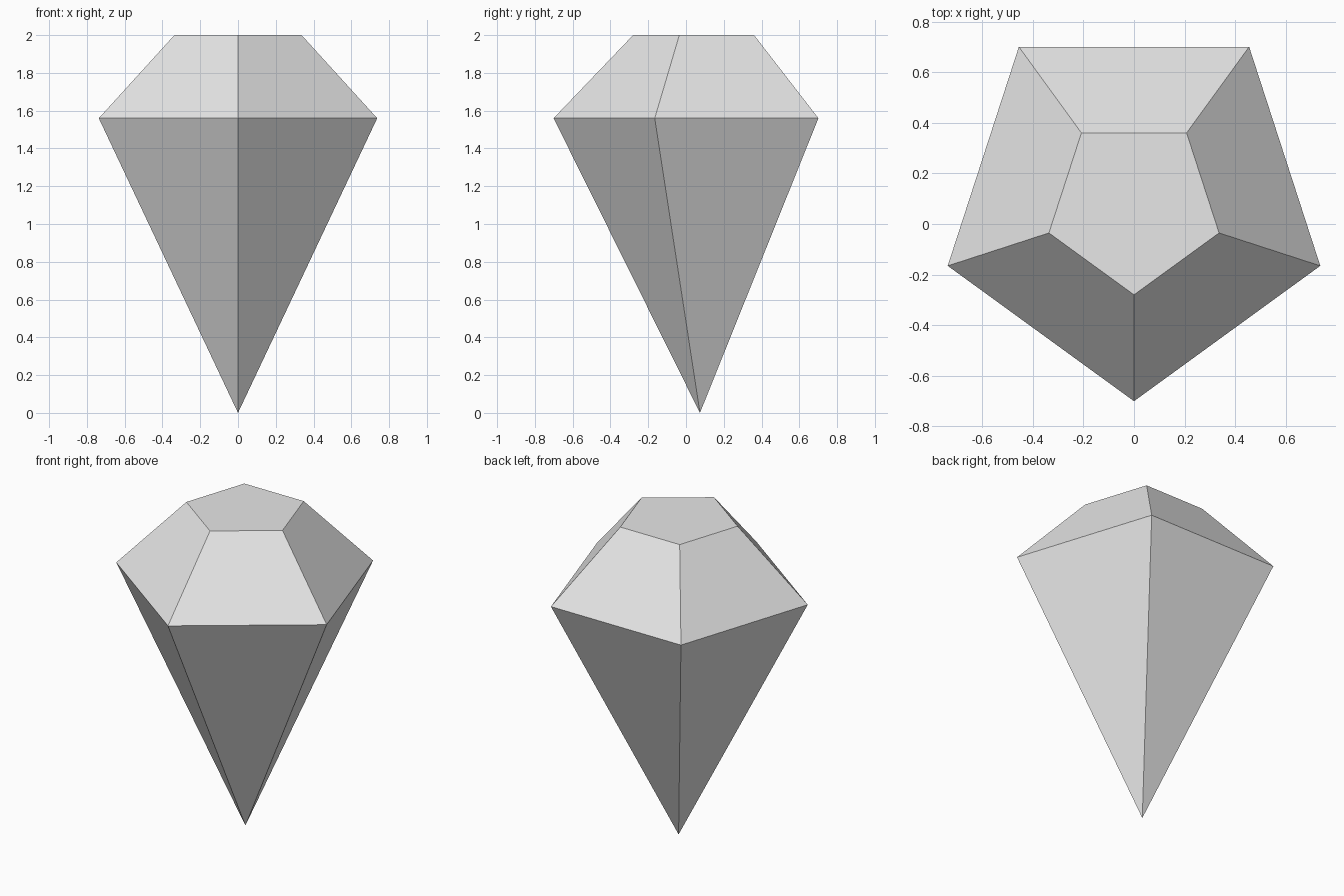
import bpy
import bmesh
from math import cos, sin, pi

default = bpy.data.objects.get("Cube")
if default:
    bpy.data.objects.remove(default, do_unlink=True)

SIDES = 5
CENTRE_Y = 0.074

# Plain light grey
grey = bpy.data.materials.new("light_grey")
grey.use_nodes = True
colour = (0.8, 0.8, 0.8, 1)
grey.diffuse_color = colour
grey.node_tree.nodes["Principled BSDF"].inputs["Base Color"].default_value = colour

bm = bmesh.new()


def ring(radius, z):
    """Pentagon of vertices with one corner pointing to the front."""
    angles = [-pi / 2 + 2 * pi * i / SIDES for i in range(SIDES)]
    return [bm.verts.new((radius * cos(a), CENTRE_Y + radius * sin(a), z)) for a in angles]


# Cut gem: flat table, sloping crown and pointed pavilion
table = ring(0.354, 2.0)
girdle = ring(0.775, 1.56)
tip = bm.verts.new((0, CENTRE_Y, 0))

bm.faces.new(table)
for i in range(SIDES):
    j = (i + 1) % SIDES
    bm.faces.new((girdle[i], girdle[j], table[j], table[i]))
    bm.faces.new((tip, girdle[j], girdle[i]))
bmesh.ops.recalc_face_normals(bm, faces=bm.faces)

mesh = bpy.data.meshes.new("gem")
bm.to_mesh(mesh)
bm.free()
mesh.materials.append(grey)
bpy.context.collection.objects.link(bpy.data.objects.new("gem", mesh))
